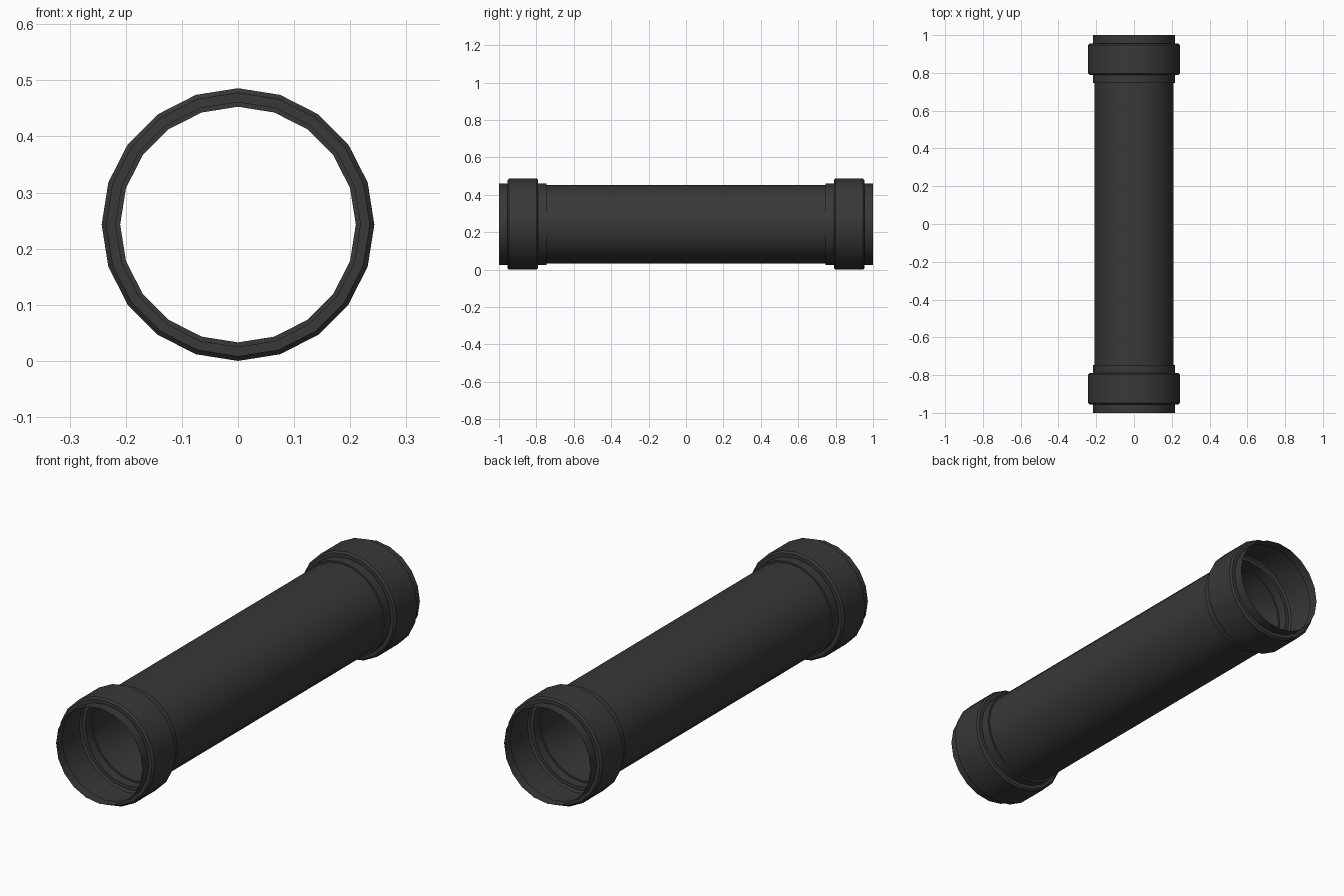
import bpy, bmesh
from math import sin, cos, tau

if "Cube" in bpy.data.objects:
    bpy.data.objects.remove(bpy.data.objects["Cube"])

SIDES = 20
R_COLLAR = 0.243
R_LIP = 0.218
R_TUBE = 0.21
B = 0.008  # collar edge bevel


def lathe(name, profile):
    """Revolve (radius, y) points about the pipe axis as an open thin shell."""
    bm = bmesh.new()
    rings = []
    for r, y in profile:
        rings.append([bm.verts.new((r * sin(tau * i / SIDES), y,
                                    R_COLLAR + r * cos(tau * i / SIDES)))
                      for i in range(SIDES)])
    for a, b in zip(rings, rings[1:]):
        for i in range(SIDES):
            j = (i + 1) % SIDES
            bm.faces.new((a[i], a[j], b[j], b[i]))
    bmesh.ops.recalc_face_normals(bm, faces=bm.faces)
    # Make the shell face outwards
    bm.faces.ensure_lookup_table()
    f = max(bm.faces, key=lambda f: f.calc_center_median().z)
    if f.normal.z < 0:
        bmesh.ops.reverse_faces(bm, faces=bm.faces)
    mesh = bpy.data.meshes.new(name)
    bm.to_mesh(mesh)
    bm.free()
    obj = bpy.data.objects.new(name, mesh)
    bpy.context.collection.objects.link(obj)
    obj.data.materials.append(mat)
    bpy.ops.object.select_all(action='DESELECT')
    obj.select_set(True)
    bpy.context.view_layer.objects.active = obj
    bpy.ops.object.shade_smooth_by_angle(angle=0.52)
    return obj


mat = bpy.data.materials.new("dark_plastic")
mat.diffuse_color = (0.04, 0.04, 0.04, 1)
mat.use_nodes = True
mat.node_tree.nodes["Principled BSDF"].inputs["Base Color"].default_value = mat.diffuse_color

# One socket end: end lip, bevelled collar, inner lip, step down to the tube
end = [(R_LIP, -1.0), (R_LIP, -0.955),
       (R_COLLAR - B, -0.955), (R_COLLAR, -0.955 + B),
       (R_COLLAR, -0.79 - B), (R_COLLAR - B, -0.79),
       (R_LIP, -0.79), (R_LIP, -0.747), (R_TUBE, -0.747)]

# Whole pipe: the end profile mirrored across the middle
lathe("pipe", end + [(r, -y) for r, y in reversed(end)])
